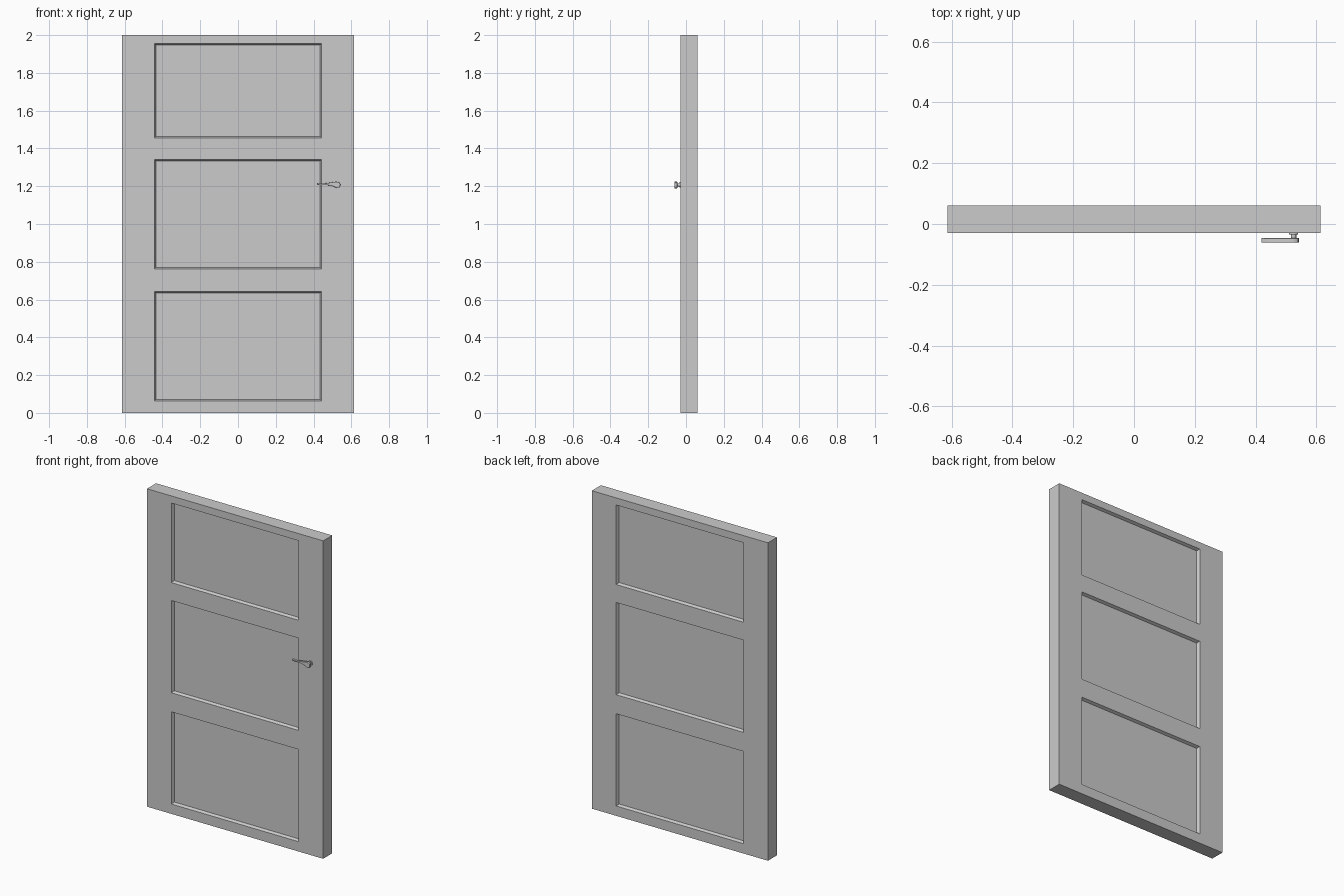
import bpy, bmesh, math
from mathutils import Matrix

if "Cube" in bpy.data.objects:
    bpy.data.objects.remove(bpy.data.objects["Cube"])

HALF_W, HEIGHT, Y_FRONT, Y_BACK = 0.613, 2.0, -0.029, 0.061
PANEL_X = 0.443
PANELS = [(0.062, 0.642), (0.762, 1.342), (1.455, 1.955)]
BORDER, DEPTH = 0.011, 0.018


def finish(bm, name):
    bmesh.ops.recalc_face_normals(bm, faces=bm.faces)
    mesh = bpy.data.meshes.new(name)
    bm.to_mesh(mesh)
    bm.free()
    obj = bpy.data.objects.new(name, mesh)
    bpy.context.collection.objects.link(obj)
    return obj


def smooth(obj, angle=35):
    bpy.ops.object.select_all(action='DESELECT')
    obj.select_set(True)
    bpy.context.view_layer.objects.active = obj
    bpy.ops.object.shade_smooth_by_angle(angle=math.radians(angle))


# Door slab: a grid on each side with the panel cells sunk in
xs = [-HALF_W, -PANEL_X, PANEL_X, HALF_W]
zs = [0.0] + [z for pair in PANELS for z in pair] + [HEIGHT]
bm = bmesh.new()
grids, panel_faces = [], []
for y in (Y_FRONT, Y_BACK):
    g = [[bm.verts.new((x, y, z)) for z in zs] for x in xs]
    grids.append(g)
    for i in range(3):
        for k in range(len(zs) - 1):
            f = bm.faces.new((g[i][k], g[i + 1][k], g[i + 1][k + 1], g[i][k + 1]))
            if i == 1 and k % 2 == 1:
                panel_faces.append(f)

# Slab edges joining front to back
n = len(zs) - 1
rim = [(i, 0) for i in range(3)] + [(3, k) for k in range(n)]
rim += [(i, n) for i in range(3, 0, -1)] + [(0, k) for k in range(n, 0, -1)]
a, b = grids
for (i, k), (j, m) in zip(rim, rim[1:] + rim[:1]):
    bm.faces.new((a[i][k], a[j][m], b[j][m], b[i][k]))
bmesh.ops.recalc_face_normals(bm, faces=bm.faces)
bmesh.ops.inset_individual(bm, faces=panel_faces, thickness=BORDER, depth=-DEPTH)
finish(bm, "door_slab")


# Round handle parts, along y
def disc(name, radius, y0, y1, x=0.525, z=1.207):
    bm = bmesh.new()
    bmesh.ops.create_cone(bm, cap_ends=True, segments=32, radius1=radius,
                          radius2=radius, depth=y1 - y0,
                          matrix=Matrix.Translation((x, (y0 + y1) / 2, z))
                          @ Matrix.Rotation(math.pi / 2, 4, 'X'))
    smooth(finish(bm, name))


disc("handle_rose", 0.015, -0.034, Y_FRONT + 0.002)
disc("handle_stem", 0.0085, -0.048, -0.030)

# Lever: swept outline, slim at the tip and broad at the stem
outline = [(0.419, 1.217), (0.430, 1.2145), (0.450, 1.214), (0.475, 1.217),
           (0.500, 1.2215), (0.520, 1.224), (0.533, 1.222), (0.540, 1.216),
           (0.542, 1.208), (0.540, 1.198), (0.535, 1.191), (0.527, 1.189),
           (0.517, 1.193), (0.503, 1.200), (0.480, 1.205), (0.455, 1.206),
           (0.435, 1.206), (0.419, 1.208)]
bm = bmesh.new()
face = bm.faces.new([bm.verts.new((x, -0.061, z)) for x, z in outline])
ext = bmesh.ops.extrude_face_region(bm, geom=[face])
bmesh.ops.translate(bm, vec=(0, 0.015, 0),
                    verts=[v for v in ext["geom"] if isinstance(v, bmesh.types.BMVert)])
lever = finish(bm, "handle_lever")
bev = lever.modifiers.new("soft_edges", 'BEVEL')
bev.width, bev.segments, bev.limit_method = 0.0015, 2, 'ANGLE'
bev.angle_limit = math.radians(60)
smooth(lever)
